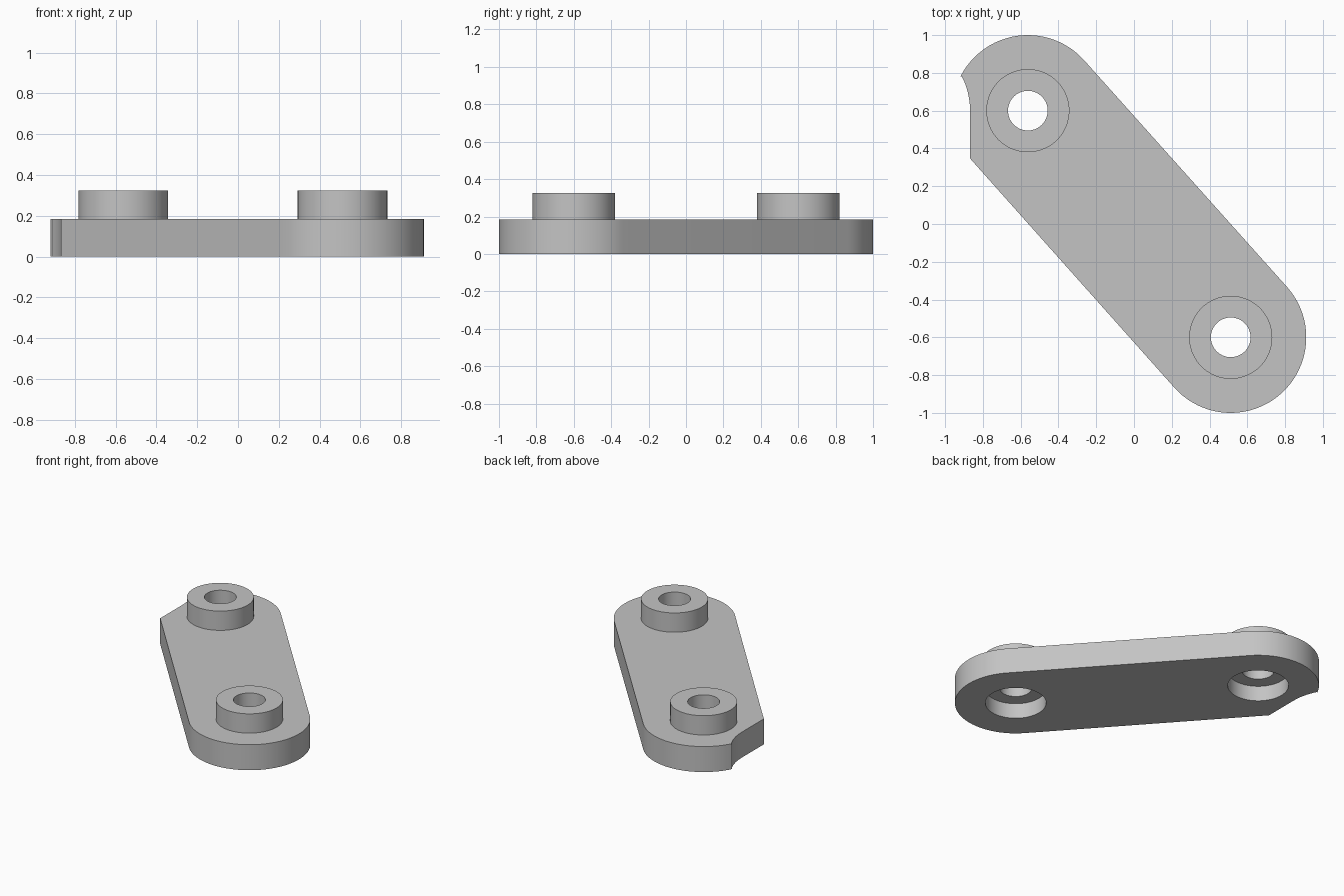
import bpy, bmesh, math
from mathutils import Vector

old = bpy.data.objects.get("Cube")
if old:
    bpy.data.objects.remove(old, do_unlink=True)

PLATE_TOP, BOSS_TOP, LEDGE = 0.185, 0.325, 0.11
END_R, BOSS_R, POCKET_R, BORE_R = 0.40, 0.22, 0.20, 0.105
BACK = Vector((-0.562, 0.60))
FRONT = Vector((0.512, -0.60))

grey = bpy.data.materials.new("light_grey")
grey.use_nodes = True
grey.diffuse_color = (0.55, 0.55, 0.55, 1)
grey.node_tree.nodes["Principled BSDF"].inputs["Base Color"].default_value = grey.diffuse_color


def arc(center, radius, start, end, steps):
    """Points along an arc, angles in degrees."""
    angles = [math.radians(start + (end - start) * i / steps) for i in range(steps + 1)]
    return [center + radius * Vector((math.cos(a), math.sin(a))) for a in angles]


def prism(name, outline, bottom, top):
    """Extrude a counter-clockwise outline between two heights."""
    bm = bmesh.new()
    face = bm.faces.new([bm.verts.new((p.x, p.y, bottom)) for p in outline])
    side = bmesh.ops.extrude_face_region(bm, geom=[face])["geom"]
    bmesh.ops.translate(bm, vec=(0, 0, top - bottom),
                        verts=[v for v in side if isinstance(v, bmesh.types.BMVert)])
    bmesh.ops.recalc_face_normals(bm, faces=bm.faces)
    mesh = bpy.data.meshes.new(name)
    bm.to_mesh(mesh)
    bm.free()
    mesh.materials.append(grey)
    obj = bpy.data.objects.new(name, mesh)
    bpy.context.collection.objects.link(obj)
    return obj


def cylinder(name, center, radius, bottom, top):
    return prism(name, arc(center, radius, 0, 360, 72)[:-1], bottom, top)


def combine(target, tool, operation):
    """Apply a boolean and discard the tool object."""
    tool.hide_render = True
    mod = target.modifiers.new(operation.lower(), 'BOOLEAN')
    mod.operation, mod.solver, mod.object = operation, 'EXACT', tool
    bpy.context.view_layer.objects.active = target
    bpy.ops.object.modifier_apply(modifier=mod.name)
    bpy.data.objects.remove(tool, do_unlink=True)


# Plate: two rounded ends, with a flat and a concave notch on the back right corner
axis = FRONT - BACK
tilt = math.degrees(math.atan2(axis.y, axis.x)) + 90
notch = arc(Vector((-1.268, 0.60)), 0.40, 27, 0, 12)
outline = arc(FRONT, END_R, tilt - 180, tilt, 40)
outline += arc(BACK, END_R, tilt, 153, 24)
outline += notch
outline.append(Vector((-0.868, 0.347)))
link = prism("link_plate", outline, 0, PLATE_TOP)

# Bosses on top, pockets underneath and bores right through
for center in (BACK, FRONT):
    combine(link, cylinder("boss", center, BOSS_R, 0.14, BOSS_TOP), 'UNION')
    combine(link, cylinder("pocket", center, POCKET_R, -0.1, LEDGE), 'DIFFERENCE')
    combine(link, cylinder("bore", center, BORE_R, 0.05, 0.5), 'DIFFERENCE')

bpy.ops.object.select_all(action='DESELECT')
link.select_set(True)
bpy.context.view_layer.objects.active = link
bpy.ops.object.shade_smooth_by_angle(angle=math.radians(20))
